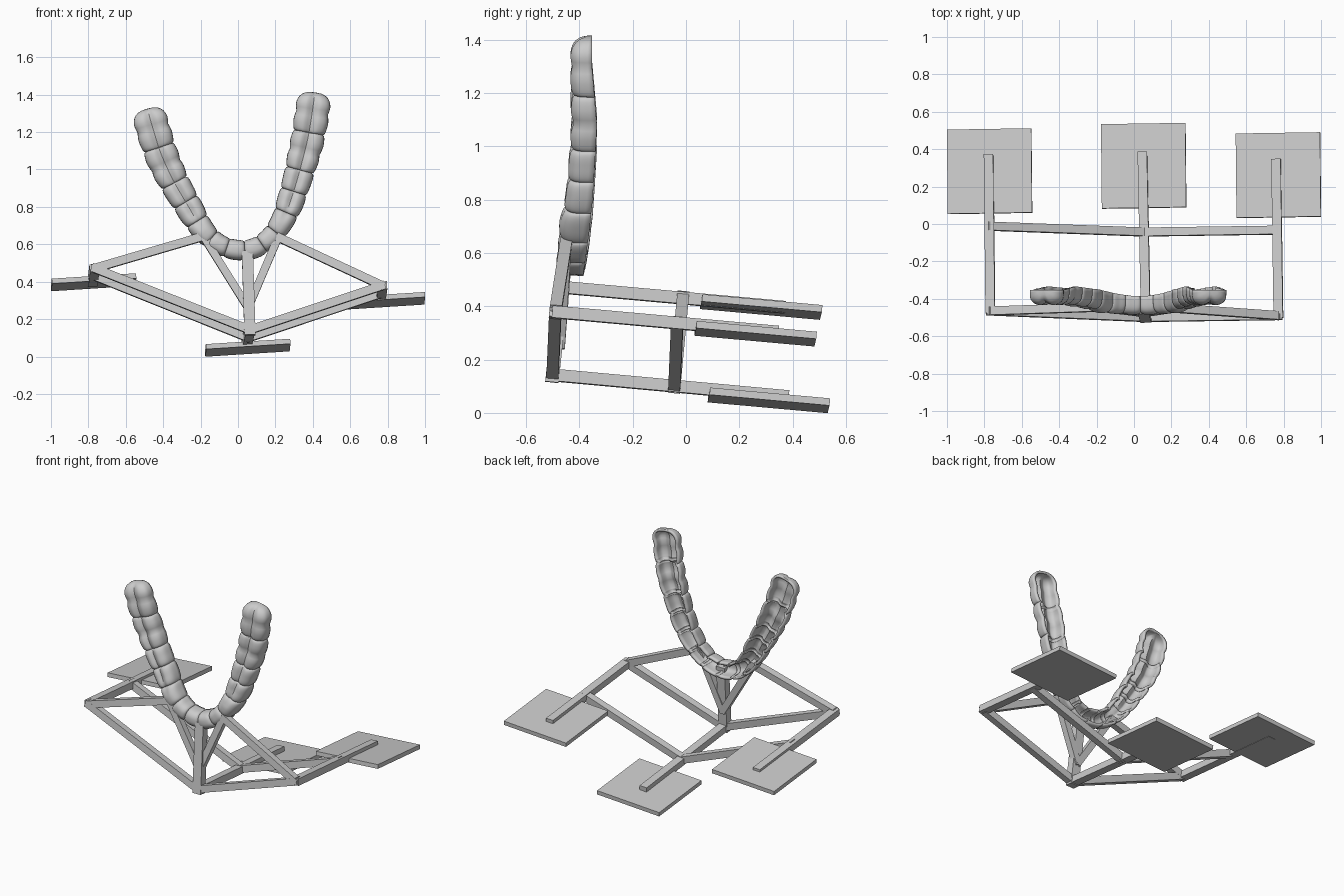
import bpy, bmesh, math
from mathutils import Vector

if "Cube" in bpy.data.objects:
    bpy.data.objects.remove(bpy.data.objects["Cube"])

# Slightly tilted frame directions shared by the stand
DEPTH = Vector((-0.01, 1, -0.09)).normalized()
UP = Vector((-0.065, 0.09, 1)).normalized()


def box(name, centre, ax, ay, az):
    """Box from a centre and three half-extent vectors."""
    bm = bmesh.new()
    bmesh.ops.create_cube(bm, size=2)
    for v in bm.verts:
        v.co = Vector(centre) + ax * v.co.x + ay * v.co.y + az * v.co.z
    bmesh.ops.recalc_face_normals(bm, faces=bm.faces)
    me = bpy.data.meshes.new(name)
    bm.to_mesh(me)
    bm.free()
    ob = bpy.data.objects.new(name, me)
    bpy.context.collection.objects.link(ob)
    return ob


def bar(name, a, b, ref, w=0.045, h=0.045, extend=0.0):
    """Straight bar; h is measured along ref, w across it."""
    a, b = Vector(a), Vector(b)
    d = (b - a).normalized()
    side = d.cross(ref).normalized()
    up = side.cross(d)
    return box(name, (a + b) / 2, d * ((b - a).length / 2 + extend), side * w / 2, up * h / 2)


# Foot pads
side_dir = DEPTH.cross(UP).normalized()
for tag, c in (("left", (-0.772, 0.282, 0.397)), ("middle", (0.052, 0.311, 0.047)),
               ("right", (0.772, 0.261, 0.297))):
    box("foot_pad_" + tag, c, side_dir * 0.226, DEPTH * 0.226, UP * 0.0135)

# Runners from the front frame back onto the pads
A, B, C = (-0.768, -0.465, 0.471), (0.063, -0.50, 0.142), (0.772, -0.49, 0.378)
bar("runner_left", A, (-0.777, 0.36, 0.397), UP, 0.05, extend=0.012)
bar("runner_middle", B, (0.045, 0.385, 0.061), UP, 0.05)
bar("runner_right", C, (0.76, 0.335, 0.304), UP, 0.05, extend=0.012)

# Cross bars, front and rear
A2, B2, C2 = (-0.77, -0.012, 0.431), (0.055, -0.043, 0.10), (0.762, -0.033, 0.336)
for tag, p, q, r in (("front", A, B, C), ("rear", A2, B2, C2)):
    bar(tag + "_cross_bar_left", p, q, DEPTH, extend=0.015)
    bar(tag + "_cross_bar_right", q, r, DEPTH, extend=0.015)

# Struts that carry the arch
TL, TR = (-0.185, -0.445, 0.642), (0.215, -0.45, 0.637)
bar("upper_strut_left", A, TL, DEPTH, extend=0.012)
bar("upper_strut_right", C, TR, DEPTH, extend=0.012)
bar("centre_post", (0.064, -0.503, 0.115), (0.05, -0.455, 0.565), DEPTH, 0.06, 0.05)
bar("brace_left", (0.06, -0.475, 0.25), TL, DEPTH, 0.042, 0.042)
bar("brace_right", (0.05, -0.475, 0.25), TR, DEPTH, 0.042, 0.042)

# Arch centre line (x, z), resampled by a smooth curve
pts = [(-0.485, 1.325), (-0.455, 1.22), (-0.41, 1.08), (-0.345, 0.94), (-0.27, 0.81), (-0.19, 0.68),
       (-0.11, 0.605), (-0.01, 0.57), (0.09, 0.58), (0.18, 0.645), (0.25, 0.75), (0.30, 0.89),
       (0.345, 1.05), (0.38, 1.2), (0.412, 1.412)]
P = [Vector(p) for p in pts]
P = [2 * P[0] - P[1]] + P + [2 * P[-1] - P[-2]]
path = []
for i in range(1, len(P) - 2):
    p0, p1, p2, p3 = P[i - 1:i + 3]
    for k in range(20):
        t = k / 20
        path.append(0.5 * (2 * p1 + (p2 - p0) * t + (2 * p0 - 5 * p1 + 4 * p2 - p3) * t * t
                           + (3 * p1 - p0 - 3 * p2 + p3) * t ** 3))
path.append(P[-2])
dist = [0]
for a, b in zip(path, path[1:]):
    dist.append(dist[-1] + (b - a).length)


def at(s):
    s = min(max(s, 0), dist[-1])
    i = 0
    while i < len(dist) - 2 and dist[i + 1] < s:
        i += 1
    return path[i].lerp(path[i + 1], (s - dist[i]) / (dist[i + 1] - dist[i]))


# Teeth from the midline outwards: length, half width, rim y, crown y, groove, lobe split
half = [(.09, .058, -.385, -.485, 0, 0), (.09, .058, -.375, -.48, 0, 0),
        (.11, .066, -.362, -.475, 0, 0), (.11, .078, -.35, -.455, .15, 0),
        (.11, .083, -.343, -.445, .18, 0), (.19, .096, -.334, -.436, .22, .10),
        (.20, .101, -.352, -.440, .22, .10)]
teeth = half[::-1] + half
scale = dist[-1] / sum(t[0] for t in teeth)
starts = [sum(t[0] for t in teeth[:i]) * scale for i in range(len(teeth))]
mids = [s + t[0] * scale / 2 for s, t in zip(starts, teeth)]


def blend(s, col):
    """Tooth property interpolated between neighbouring tooth centres."""
    if s <= mids[0]:
        return teeth[0][col]
    for i in range(len(mids) - 1):
        if s <= mids[i + 1]:
            f = (s - mids[i]) / (mids[i + 1] - mids[i])
            return teeth[i][col] * (1 - f) + teeth[i + 1][col] * f
    return teeth[-1][col]


# Hollow tooth-shaped arch: scalloped sweep, open at the back
N, M = 16, 28
bm = bmesh.new()
rows = []
for k, tooth in enumerate(teeth):
    for j in range(N + 1):
        if j == N and k < len(teeth) - 1:
            continue
        t = -math.cos(math.pi * j / N)
        s = starts[k] + (t + 1) / 2 * tooth[0] * scale
        f = max(0, 1 - abs(t) ** 3) ** (1 / 2.6)
        tip = (k == 0 and t < 0) or (k == len(teeth) - 1 and t > 0)
        low = 0.04 if tip else 0.80
        lobe = 1 - tooth[5] * math.exp(-(t / 0.22) ** 2)
        w = blend(s, 1) * (low + (1 - low) * f) * lobe
        rim = blend(s, 2)
        d = (rim - blend(s, 3)) * (low + (1 - low) * f) * lobe
        groove = blend(s, 4)
        c = at(s)
        tan = (at(s + 0.02) - at(s - 0.02)).normalized()
        row = []
        for m in range(M + 1):
            th = math.pi * m / M
            v = math.copysign(abs(math.cos(th)) ** 0.75, math.cos(th))
            h = abs(math.sin(th)) ** 0.7 if 0 < m < M else 0
            h *= 1 - groove * math.exp(-(v / 0.25) ** 2)
            v *= 0.94 + 0.06 * math.sin(th * 2) ** 2
            row.append(bm.verts.new((c.x - tan.y * w * v, rim - d * h, c.y + tan.x * w * v)))
        rows.append(row)
for r0, r1 in zip(rows, rows[1:]):
    for m in range(M):
        bm.faces.new((r0[m], r0[m + 1], r1[m + 1], r1[m]))
for r, flip in ((rows[0], False), (rows[-1], True)):
    bm.faces.new(r[::-1] if not flip else r)
me = bpy.data.meshes.new("dental_arch_shell")
bm.to_mesh(me)
bm.free()
arch = bpy.data.objects.new("dental_arch_shell", me)
bpy.context.collection.objects.link(arch)
shell = arch.modifiers.new("wall", 'SOLIDIFY')
shell.thickness = 0.016
shell.offset = -1
bpy.ops.object.select_all(action='DESELECT')
arch.select_set(True)
bpy.context.view_layer.objects.active = arch
bpy.ops.object.shade_smooth_by_angle(angle=math.radians(40))
